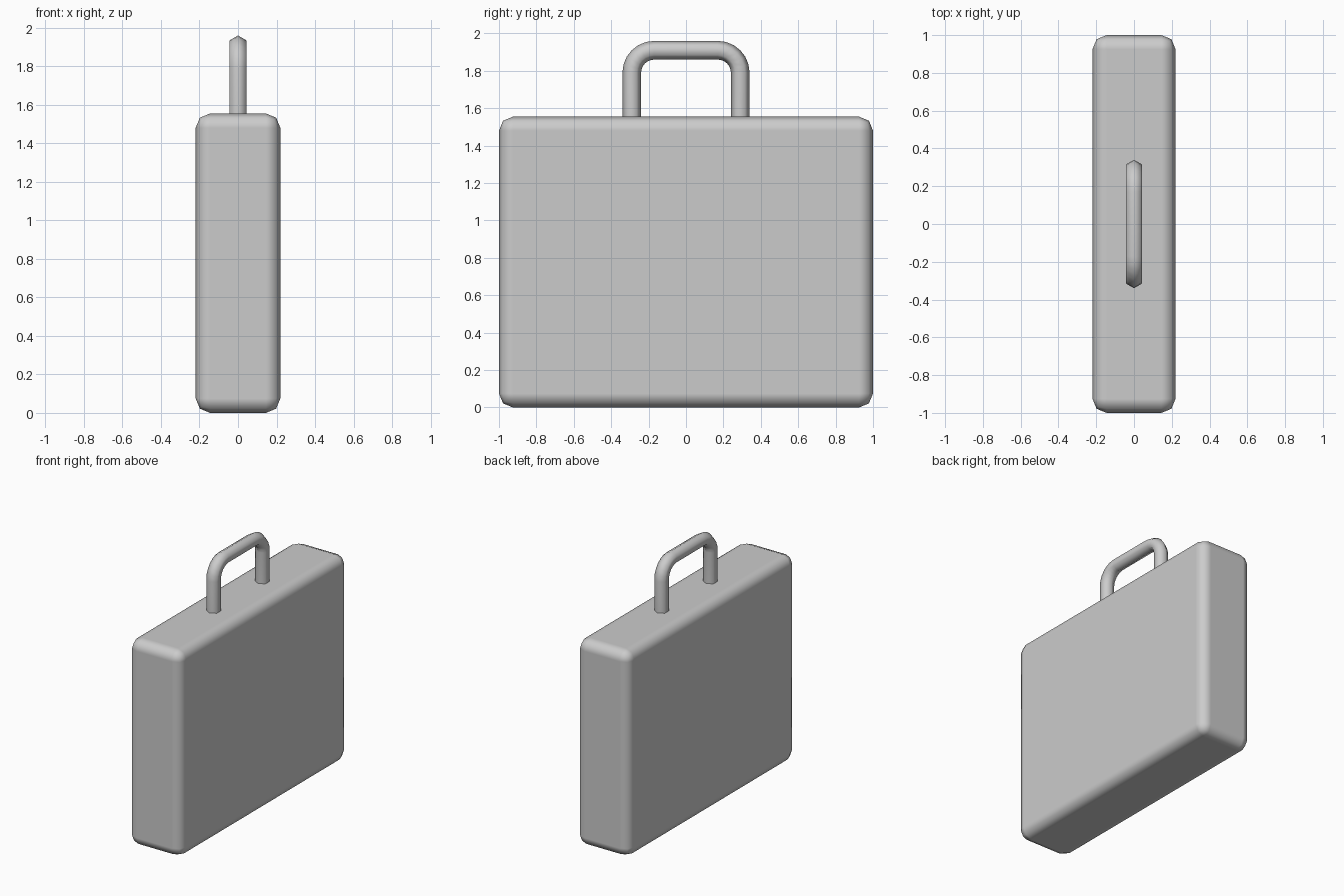
import bpy, bmesh, math
from mathutils import Vector

if "Cube" in bpy.data.objects:
    bpy.data.objects.remove(bpy.data.objects["Cube"])

W, D, H = 0.44, 2.0, 1.555

# Case body: box with rounded edges
bpy.ops.mesh.primitive_cube_add(size=1, location=(0, 0, H / 2))
body = bpy.context.object
body.name = "case_body"
body.scale = (W, D, H)
bpy.ops.object.transform_apply(location=False, rotation=False, scale=True)
bpy.ops.object.shade_smooth()
bevel = body.modifiers.new("rounded_edges", "BEVEL")
bevel.width = 0.075
bevel.segments = 2
bevel.harden_normals = True

# Handle path: centre line in the y-z plane, with the ring's outward direction
HALF, TOP, BEND, R, SIDES, STEPS = 0.29, 1.91, 0.12, 0.05, 6, 6
path = [(HALF, H - 0.03, 0.0)]
for side in (1, -1):
    for i in range(STEPS + 1):
        t = i / STEPS * math.pi / 2
        a = t if side == 1 else math.pi / 2 + t
        path.append((side * (HALF - BEND) + BEND * math.cos(a),
                     TOP - BEND + BEND * math.sin(a), a))
path.append((-HALF, H - 0.03, math.pi))

# Handle: six-sided tube swept along the path
bm = bmesh.new()
rings = []
for y, z, a in path:
    out = Vector((0, math.cos(a), math.sin(a)))
    ring = []
    for k in range(SIDES):
        b = 2 * math.pi * k / SIDES
        offset = out * math.cos(b) + Vector((1, 0, 0)) * math.sin(b)
        ring.append(bm.verts.new(Vector((0, y, z)) + R * offset))
    rings.append(ring)
for r0, r1 in zip(rings, rings[1:]):
    for k in range(SIDES):
        j = (k + 1) % SIDES
        bm.faces.new((r0[k], r0[j], r1[j], r1[k])).smooth = True
for ring in (rings[0], rings[-1]):
    cap = bm.faces.new(ring)
    for e in cap.edges:
        e.smooth = False
bmesh.ops.recalc_face_normals(bm, faces=bm.faces)
mesh = bpy.data.meshes.new("handle")
bm.to_mesh(mesh)
bm.free()
bpy.context.collection.objects.link(bpy.data.objects.new("handle", mesh))
